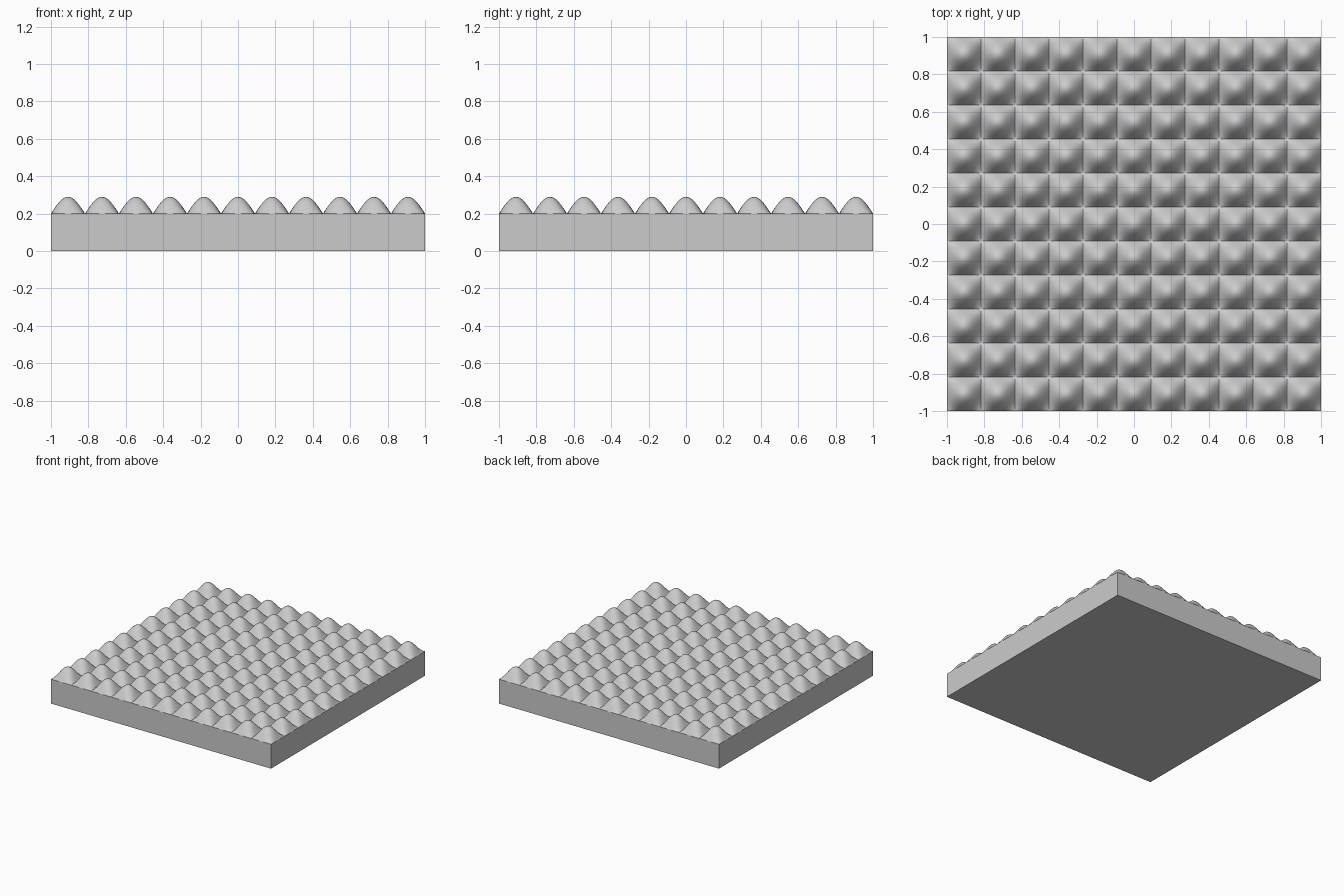
import bpy
import bmesh
from math import cos, pi, radians

if "Cube" in bpy.data.objects:
    bpy.data.objects.remove(bpy.data.objects["Cube"])

SIZE = 2.0
BASE = 0.2
BUMP = 0.09
COUNT = 11
SEGMENTS = 12
CELL = SIZE / COUNT

grey = bpy.data.materials.new("light_grey")
grey.use_nodes = True
grey.diffuse_color = (0.6, 0.6, 0.6, 1)
grey.node_tree.nodes["Principled BSDF"].inputs["Base Color"].default_value = (0.6, 0.6, 0.6, 1)


def add_object(name, bm):
    mesh = bpy.data.meshes.new(name)
    bm.to_mesh(mesh)
    bm.free()
    mesh.materials.append(grey)
    obj = bpy.data.objects.new(name, mesh)
    bpy.context.collection.objects.link(obj)
    return obj


# Slab, left open on top where the bumps cover it
bm = bmesh.new()
bmesh.ops.create_cube(bm, size=1)
for v in bm.verts:
    v.co = (v.co.x * SIZE, v.co.y * SIZE, (v.co.z + 0.5) * BASE)
bm.normal_update()
top = [f for f in bm.faces if f.normal.z > 0.5]
bmesh.ops.delete(bm, geom=top, context="FACES_ONLY")
add_object("slab", bm)

# One rounded bump that falls to the slab along all four cell edges
bm = bmesh.new()
bmesh.ops.create_grid(bm, x_segments=SEGMENTS, y_segments=SEGMENTS, size=CELL / 2)
for v in bm.verts:
    v.co.z = BUMP * cos(pi * v.co.x / CELL) * cos(pi * v.co.y / CELL)
bumps = add_object("bump_surface", bm)
corner = (CELL - SIZE) / 2
bumps.location = (corner, corner, BASE)

# Repeat the bump in rows and columns
for name, step in (("columns", (CELL, 0, 0)), ("rows", (0, CELL, 0))):
    array = bumps.modifiers.new(name, "ARRAY")
    array.count = COUNT
    array.use_relative_offset = False
    array.use_constant_offset = True
    array.constant_offset_displace = step

# Smooth bumps; cells stay unmerged so the valleys between them are crisp
bpy.ops.object.select_all(action="DESELECT")
bumps.select_set(True)
bpy.context.view_layer.objects.active = bumps
bpy.ops.object.shade_smooth_by_angle(angle=radians(35))
